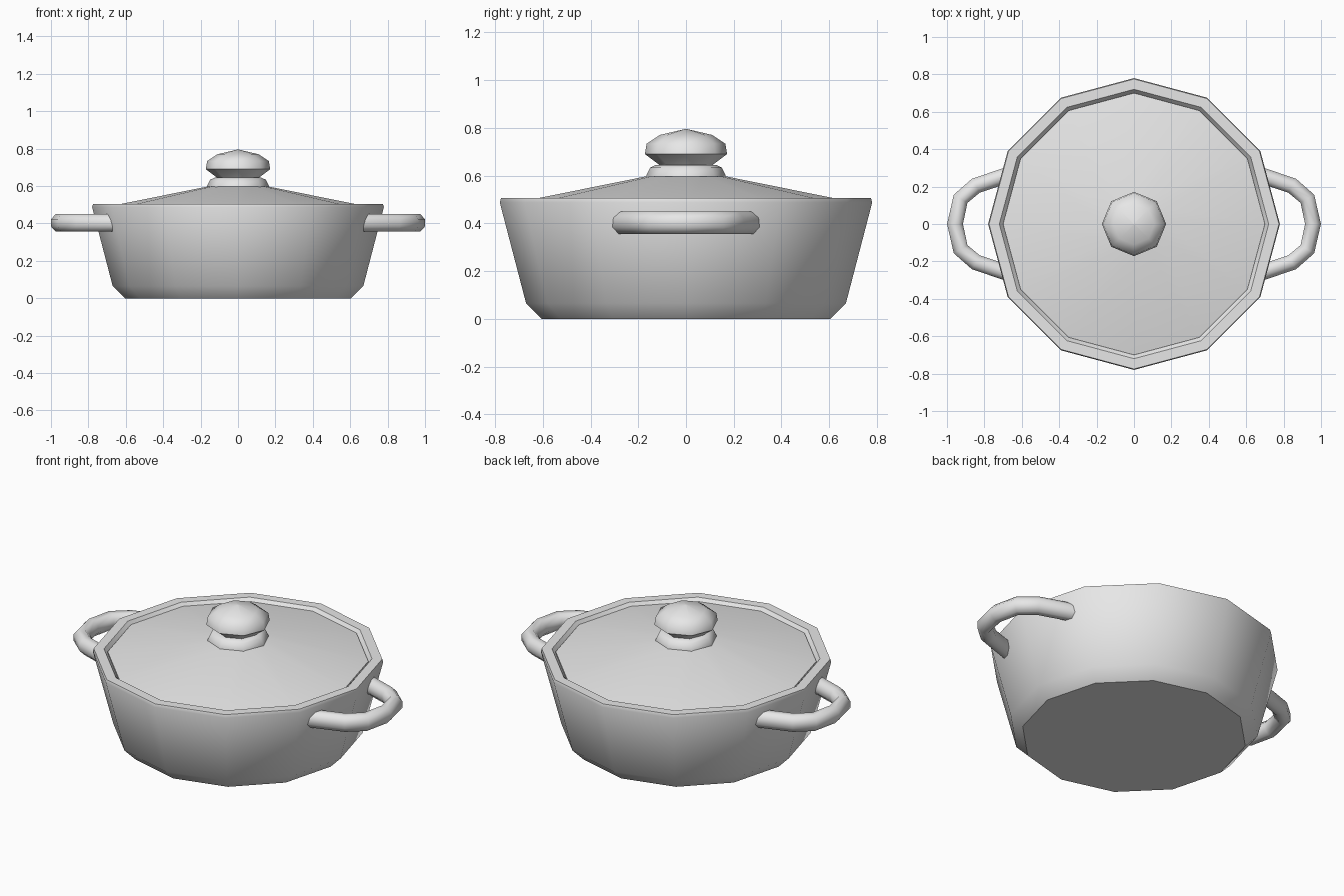
import bpy
import bmesh
from math import cos, sin, pi, radians
from mathutils import Vector

cube = bpy.data.objects.get("Cube")
if cube:
    bpy.data.objects.remove(cube, do_unlink=True)

# One plain grey for the whole pot
grey = bpy.data.materials.new("light_grey")
grey.use_nodes = True
grey.diffuse_color = (0.8, 0.8, 0.8, 1)
grey.node_tree.nodes["Principled BSDF"].inputs["Base Color"].default_value = (0.8, 0.8, 0.8, 1)


def finish(bm, name, angle):
    bmesh.ops.recalc_face_normals(bm, faces=bm.faces)
    mesh = bpy.data.meshes.new(name)
    bm.to_mesh(mesh)
    bm.free()
    mesh.materials.append(grey)
    obj = bpy.data.objects.new(name, mesh)
    bpy.context.collection.objects.link(obj)
    bpy.ops.object.select_all(action='DESELECT')
    obj.select_set(True)
    bpy.context.view_layer.objects.active = obj
    bpy.ops.object.shade_smooth_by_angle(angle=radians(angle))
    return obj


def bridge(bm, rings):
    for a, b in zip(rings, rings[1:]):
        n = len(a)
        for i in range(n):
            j = (i + 1) % n
            bm.faces.new((a[i], a[j], b[j], b[i]))


def lathe(name, profile, sides, angle):
    """Turn (radius, height) points about z and cap both ends."""
    bm = bmesh.new()
    rings = [[bm.verts.new((r * cos(2 * pi * i / sides), r * sin(2 * pi * i / sides), z))
              for i in range(sides)] for r, z in profile]
    bridge(bm, rings)
    for ring, z in ((rings[0], profile[0][1]), (rings[-1], profile[-1][1])):
        bm.faces.new(ring)
    return finish(bm, name, angle)


def handle(name, side):
    """Sweep an eight-sided section along a mirrored loop."""
    half = [(0.63, 0.277), (0.845, 0.205), (0.927, 0.135)]
    path = half + [(0.957, 0)] + [(x, -y) for x, y in reversed(half)]
    path = [Vector((side * x, y, 0.403)) for x, y in path]
    bm = bmesh.new()
    rings = []
    for k, p in enumerate(path):
        before = (p - path[max(k - 1, 0)]).normalized()
        after = (path[min(k + 1, len(path) - 1)] - p).normalized()
        tangent = (before + after).normalized()
        out = tangent.cross(Vector((0, 0, 1)))
        ring = []
        for i in range(8):
            a = 2 * pi * (i + 0.5) / 8
            ring.append(bm.verts.new(p + out * (0.046 * cos(a)) + Vector((0, 0, 0.051 * sin(a)))))
        rings.append(ring)
    bridge(bm, rings)
    bm.faces.new(rings[0])
    bm.faces.new(rings[-1])
    return finish(bm, name, 50)


# Pot body with chamfered foot and rolled rim
lathe("pot_body", [(0.605, 0), (0.67, 0.065), (0.78, 0.487), (0.775, 0.505),
                   (0.72, 0.505), (0.70, 0.48)], 12, 40)

# Shallow conical lid
lathe("lid", [(0.70, 0.48), (0.70, 0.489), (0.165, 0.597)], 12, 40)

# Collar and faceted knob
lathe("knob_collar", [(0.167, 0.59), (0.167, 0.598), (0.15, 0.633), (0.125, 0.645)], 8, 50)
lathe("lid_knob", [(0.11, 0.64), (0.115, 0.647), (0.172, 0.69), (0.165, 0.733),
                   (0.11, 0.77), (0.003, 0.795)], 8, 50)

# Side handles
handle("left_handle", 1)
handle("right_handle", -1)
